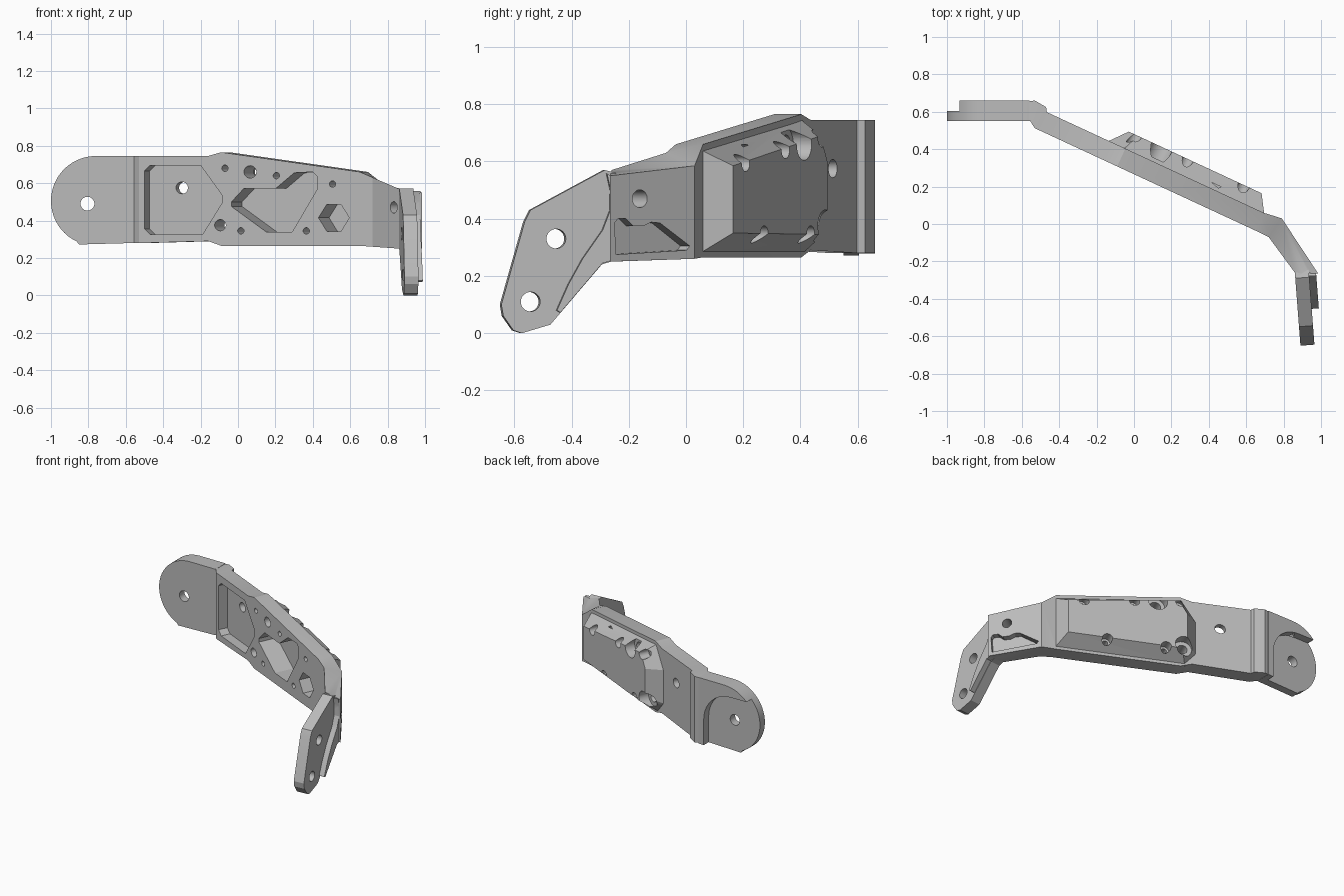
import bpy, bmesh, math
from mathutils import Vector

cube = bpy.data.objects.get("Cube")
if cube:
    bpy.data.objects.remove(cube)

grey = bpy.data.materials.new("plain_grey")
grey.use_nodes = True
colour = (0.5, 0.5, 0.5, 1)
grey.diffuse_color = colour
grey.node_tree.nodes["Principled BSDF"].inputs["Base Color"].default_value = colour


def loft(name, rings):
    """Closed solid through rings of equal point count."""
    bm = bmesh.new()
    vs = [[bm.verts.new(p) for p in ring] for ring in rings]
    n = len(rings[0])
    for a, b in zip(vs, vs[1:]):
        for i in range(n):
            j = (i + 1) % n
            bm.faces.new((a[i], a[j], b[j], b[i]))
    bm.faces.new(vs[0][::-1])
    bm.faces.new(vs[-1])
    bm.normal_update()
    bmesh.ops.triangulate(bm, faces=bm.faces[:])
    bm.normal_update()
    if bm.calc_volume(signed=True) < 0:
        bmesh.ops.reverse_faces(bm, faces=bm.faces[:])
    me = bpy.data.meshes.new(name)
    bm.to_mesh(me)
    bm.free()
    me.materials.append(grey)
    ob = bpy.data.objects.new(name, me)
    bpy.context.scene.collection.objects.link(ob)
    return ob


def frame(x, y, dx, dy):
    """Upright plane: u runs along it, z is up, t goes in towards the back."""
    d = Vector((dx, dy, 0)).normalized()
    n = Vector((-d.y, d.x, 0))
    return lambda u, z, t: Vector((x, y, z)) + d * u + n * t


def slab(name, P, pts, t0, t1):
    return loft(name, [[P(u, z, t) for u, z in pts] for t in (t0, t1)])


def disc(u, z, r, n=32):
    return [(u + r * math.cos(2 * math.pi * i / n), z + r * math.sin(2 * math.pi * i / n))
            for i in range(n)]


def combine(target, other, op):
    m = target.modifiers.new(op, "BOOLEAN")
    m.operation, m.object, m.solver = op, other, "EXACT"
    bpy.context.view_layer.update()
    bpy.context.view_layer.objects.active = target
    bpy.ops.object.modifier_apply(modifier=m.name)
    bpy.data.objects.remove(other)


# Working planes: bar, bent section, end tab and round tab
K = math.hypot(1, 0.464)
bar = frame(-0.53, 0.512, 1, -0.464)
bend = frame(0.72, -0.07, 0.14, -0.19)
end = frame(0.86, -0.26, 0.03, -0.39)
flat = frame(0, 0.55, 1, 0)


def B(x, z, t):
    return bar((x + 0.53) * K, z, t)


def bar_section(x, low, high):
    f, b = B(x, 0, 0), B(x, 0, 0.105)
    return f.x, f.y, b.x, b.y, low, high, high


# Bent body: front x y, back x y, bottom, front top, back top
sections = [
    (-0.58, 0.555, -0.58, 0.655, 0.285, 0.74, 0.74),
    (-0.555, 0.55, -0.53, 0.66, 0.28, 0.745, 0.745),
    (-0.53, 0.512, -0.47, 0.625, 0.28, 0.745, 0.745),
    bar_section(-0.51, 0.28, 0.745),
    bar_section(-0.16, 0.29, 0.745),
    bar_section(-0.09, 0.265, 0.765),
    bar_section(0.65, 0.265, 0.66),
    (0.72, -0.07, 0.79, 0.03, 0.26, 0.63, 0.585),
    (0.86, -0.26, 0.985, -0.265, 0.25, 0.57, 0.55),
]
arm = loft("bracket_arm", [[(fx, fy, lo), (bx, by, lo), (bx, by, hb), (fx, fy, hf)]
                           for fx, fy, bx, by, lo, hf, hb in sections])

# Raised back housing with sloping sides
base = [(-0.19, 0.36), (-0.12, 0.275), (0.66, 0.275), (0.66, 0.645), (-0.1, 0.752), (-0.19, 0.6)]
top = [(-0.11, 0.4), (-0.08, 0.345), (0.6, 0.35), (0.6, 0.585), (-0.06, 0.69), (-0.11, 0.6)]
housing = loft("housing", [[B(x, z, 0.09) for x, z in base], [B(x, z, 0.195) for x, z in top]])

# Round tab
arc = [math.radians(90 + 155 * i / 24) for i in range(25)]
tab = [(-0.76 + 0.24 * math.cos(a), 0.505 + 0.24 * math.sin(a)) for a in arc]
tab += [(-0.85, 0.272), (-0.56, 0.28), (-0.56, 0.745)]
round_tab = slab("round_tab", flat, tab, 0, 0.11)


def by_y(pts, start):
    return [(start - y, z) for y, z in pts]


# Lower end tab and its thicker pad with a curved edge
tip = [(-0.25, 0.56), (-0.29, 0.57), (-0.55, 0.43), (-0.57, 0.39), (-0.652, 0.1), (-0.645, 0.06),
       (-0.61, 0.01), (-0.58, 0), (-0.48, 0.03), (-0.3, 0.24), (-0.25, 0.256)]
end_tab = slab("end_tab", end, by_y(tip, -0.26), 0, 0.075)
pad = [(-0.285, 0.558), (-0.272, 0.5), (-0.273, 0.43), (-0.3, 0.36), (-0.37, 0.26), (-0.42, 0.17),
       (-0.46, 0.08), (-0.448, 0.072), (-0.3, 0.245), (-0.265, 0.254), (-0.265, 0.545)]
end_pad = slab("end_pad", end, by_y(pad, -0.26), 0.03, 0.113)

for part in (housing, round_tab, end_tab, end_pad):
    combine(arm, part, "UNION")


def cut(P, pts, t0, t1):
    combine(arm, slab("cutter", P, pts, t0, t1), "DIFFERENCE")


# Round tab: back recess and hole
hook = [(-0.81 + 0.21 * math.cos(a), 0.46 + 0.21 * math.sin(a))
        for a in (math.radians(9 * i) for i in range(11))]
cut(flat, hook + [(-1.1, 0.672), (-1.1, 0.2), (-0.6, 0.2)], 0.055, 0.2)
cut(flat, disc(-0.805, 0.49, 0.037), -0.1, 0.2)

# Front pockets along the bar
pocket = [(-0.47, 0.695), (-0.2, 0.695), (-0.085, 0.535), (-0.085, 0.495), (-0.19, 0.325),
          (-0.47, 0.325), (-0.5, 0.355), (-0.5, 0.665)]
window = [(-0.035, 0.5), (0.03, 0.57), (0.2, 0.57), (0.3, 0.655), (0.4, 0.66), (0.425, 0.635),
          (0.425, 0.57), (0.29, 0.34), (0.15, 0.34), (-0.035, 0.475)]
hexagon = [(0.43, 0.415), (0.475, 0.487), (0.55, 0.487), (0.595, 0.415), (0.55, 0.342), (0.475, 0.342)]
for shape, depth in ((pocket, 0.065), (window, 0.135), (hexagon, 0.135)):
    cut(B, shape, -0.05, depth)
cut(B, disc(-0.327, 0.575, 0.032), -0.05, 0.2)

# Screw holes with wider bores from the back
for x, z, r, bore in ((-0.07, 0.68, 0.017, 0.03), (0.065, 0.66, 0.033, 0.056),
                      (0.205, 0.64, 0.017, 0.03), (0.505, 0.595, 0.017, 0.03),
                      (-0.095, 0.375, 0.03, 0.056), (0.015, 0.345, 0.017, 0.03),
                      (0.365, 0.345, 0.017, 0.03)):
    cut(B, disc(x, z, r), -0.05, 0.3)
    cut(B, disc(x, z, bore), 0.125, 0.32)

# Bent section: hole and back pocket
cut(bend, disc(0.19, 0.47, 0.031), -0.1, 0.25)
notch = [(-0.238, 0.275), (0.0, 0.29), (0.01, 0.305), (-0.09, 0.385), (-0.12, 0.388),
         (-0.145, 0.375), (-0.18, 0.375), (-0.205, 0.4), (-0.232, 0.4), (-0.243, 0.385)]
cut(bend, [(u / 0.805, z) for u, z in by_y(notch, -0.005)], 0.06, 0.25)

# End tab holes
for y, z in ((-0.46, 0.33), (-0.55, 0.11)):
    cut(end, disc(-0.26 - y, z, 0.034), -0.1, 0.2)

# Smooth bores, crisp edges
bpy.ops.object.select_all(action="DESELECT")
arm.select_set(True)
bpy.context.view_layer.objects.active = arm
bpy.ops.object.shade_smooth_by_angle(angle=math.radians(20))
